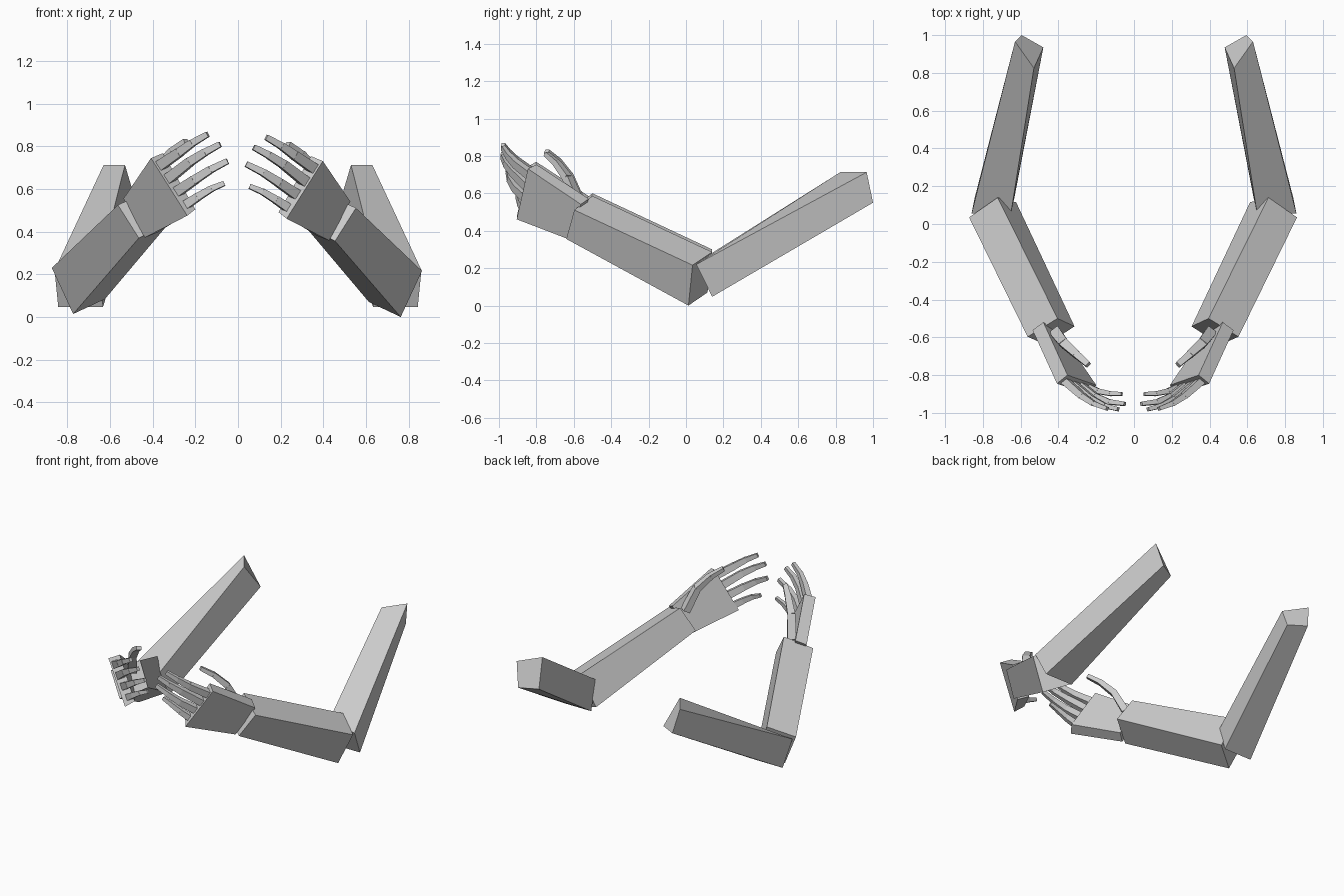
import bpy, bmesh
from mathutils import Vector as V

if "Cube" in bpy.data.objects:
    bpy.data.objects.remove(bpy.data.objects["Cube"])

grey = bpy.data.materials.new("light_grey")
grey.diffuse_color = (0.6, 0.6, 0.6, 1)
grey.use_nodes = True
grey.node_tree.nodes["Principled BSDF"].inputs["Base Color"].default_value = grey.diffuse_color


def make(name, loops, place):
    """One object from pairs of four-corner end loops, each pair making a closed block."""
    bm = bmesh.new()
    for start, end in loops:
        a = [bm.verts.new(place(V(p))) for p in start]
        b = [bm.verts.new(place(V(p))) for p in end]
        bm.faces.new(a)
        bm.faces.new(b[::-1])
        for i in range(4):
            j = (i + 1) % 4
            bm.faces.new((a[j], a[i], b[i], b[j]))
    bmesh.ops.recalc_face_normals(bm, faces=bm.faces)
    me = bpy.data.meshes.new(name)
    bm.to_mesh(me)
    bm.free()
    me.materials.append(grey)
    ob = bpy.data.objects.new(name, me)
    bpy.context.collection.objects.link(ob)
    bpy.ops.object.select_all(action='DESELECT')
    bpy.context.view_layer.objects.active = ob
    ob.select_set(True)
    bpy.ops.object.shade_smooth_by_angle()
    return ob


def ring(p, axis, side, w, t):
    """Rectangle of width w and thickness t around p, square to axis."""
    s = (side - axis * side.dot(axis)).normalized()
    n = axis.cross(s)
    return [p + s * (w / 2 * i) + n * (t / 2 * j) for i, j in ((1, 1), (1, -1), (-1, -1), (-1, 1))]


def digit(path, side, width):
    """Three tapering finger bones, each slightly narrower than the last."""
    pts = [V(p) for p in path]
    loops = []
    for k in range(3):
        a, b = pts[k], pts[k + 1]
        d = (b - a).normalized()
        if k == 0:
            a = a - d * 0.02
        w0, w1 = width * (1 - 0.17 * k), width * (0.86 - 0.17 * k)
        loops.append((ring(a, d, side, w0, w0 * 0.8), ring(b + d * 0.004, d, side, w1, w1 * 0.8)))
    return loops


# End corners of the large blocks, in order: outer top, inner top, inner bottom, outer bottom
upper_arm = ([(-.63, .966, .713), (-.53, .825, .713), (-.48, .935, .545), (-.595, 1, .55)],
             [(-.86, .055, .22), (-.65, .066, .235), (-.633, .14, .047), (-.843, .14, .047)])
forearm = ([(-.873, .035, .23), (-.722, .14, .3), (-.624, .115, .084), (-.773, .013, .014)],
           [(-.563, -.597, .525), (-.405, -.5, .6), (-.315, -.542, .45), (-.465, -.64, .37)])
palm = ([(-.537, -.562, .555), (-.48, -.52, .585), (-.38, -.59, .395), (-.437, -.637, .372)],
        [(-.408, -.845, .745), (-.352, -.80, .768), (-.2, -.853, .505), (-.238, -.905, .475)])

# Knuckle, joints and tip of each digit
fingers = {
    "index_finger": [(-.365, -.83, .71), (-.275, -.91, .772), (-.215, -.95, .815), (-.145, -.977, .855)],
    "middle_finger": [(-.33, -.84, .645), (-.225, -.925, .728), (-.155, -.962, .772), (-.087, -.98, .808)],
    "ring_finger": [(-.288, -.85, .585), (-.205, -.912, .642), (-.13, -.942, .69), (-.052, -.952, .729)],
    "little_finger": [(-.245, -.862, .525), (-.19, -.885, .562), (-.127, -.898, .6), (-.068, -.9, .625)],
}
thumb = [(-.41, -.58, .57), (-.37, -.632, .695), (-.305, -.69, .775), (-.245, -.743, .822)]
knuckle_line = V((.165, -.055, -.27))

for label, sign in (("left", 1), ("right", -1)):
    def shoulder_place(p):
        return V((p.x * sign, p.y, p.z))

    # The right forearm and hand sit a touch lower and further in
    def hand_place(p):
        return V((p.x, p.y, p.z)) if sign == 1 else V((-p.x - .01, p.y, p.z - .014))

    make(label + "_upper_arm", [upper_arm], shoulder_place)
    make(label + "_forearm", [forearm], hand_place)
    make(label + "_palm", [palm], hand_place)
    for name, path in fingers.items():
        width = 0.043 if name == "little_finger" else 0.05
        make(label + "_" + name, digit(path, knuckle_line, width), hand_place)
    make(label + "_thumb", digit(thumb, V((.8, .6, 0)), 0.058), hand_place)
